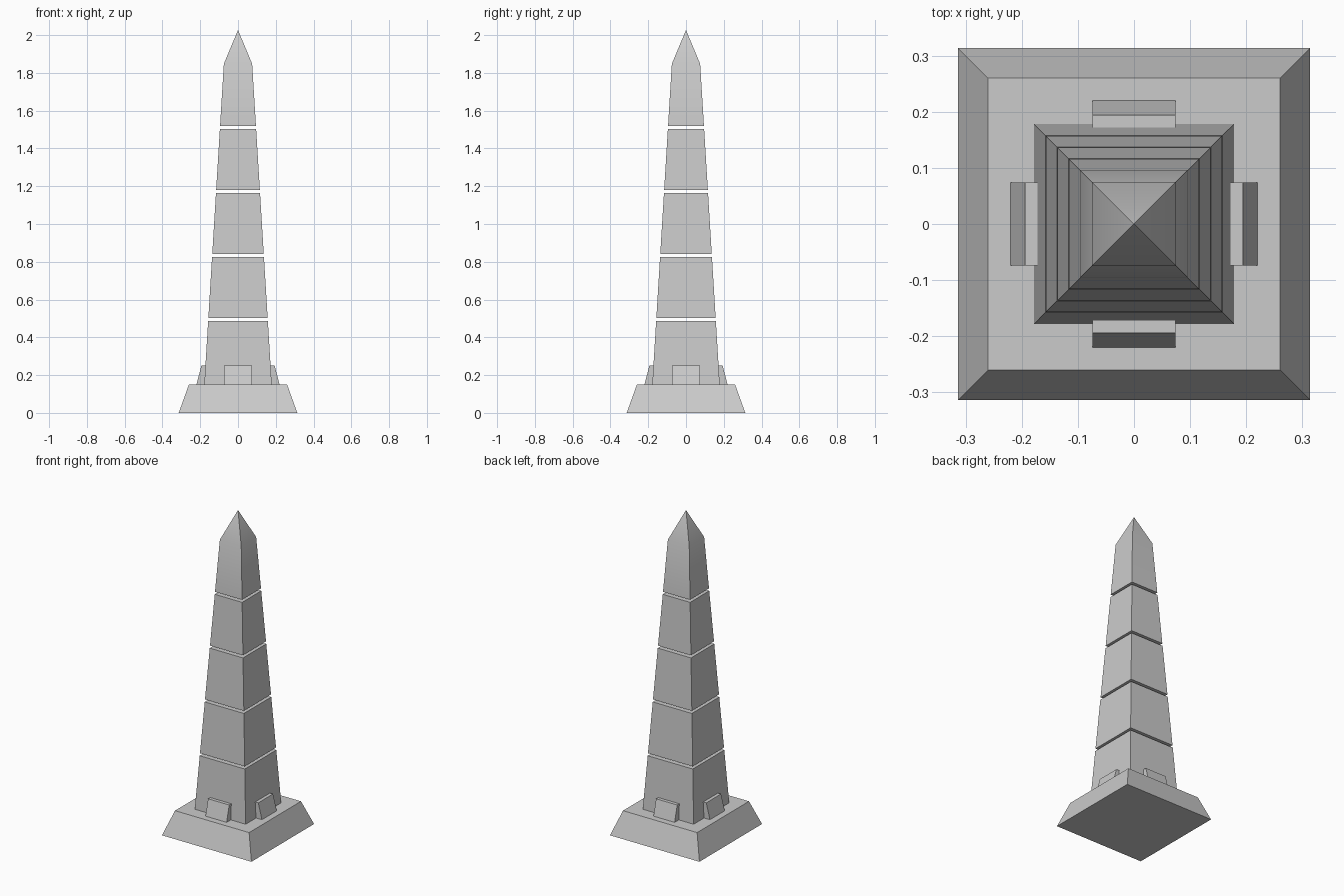
import bpy
import bmesh
import math
from mathutils import Matrix

if "Cube" in bpy.data.objects:
    bpy.data.objects.remove(bpy.data.objects["Cube"])


def stack(name, rings, tip=None, bevel=0.012):
    """Solid from stacked rectangles (z, x0, x1, y0, y1), optional apex, chamfered edges."""
    bm = bmesh.new()
    loops = []
    for z, x0, x1, y0, y1 in rings:
        loops.append([bm.verts.new((x, y, z)) for x, y in
                      ((x0, y0), (x1, y0), (x1, y1), (x0, y1))])
    bm.faces.new(loops[0][::-1])
    for a, b in zip(loops, loops[1:]):
        for i in range(4):
            j = (i + 1) % 4
            bm.faces.new((a[i], a[j], b[j], b[i]))
    if tip is None:
        bm.faces.new(loops[-1])
    else:
        top = bm.verts.new((0, 0, tip))
        for i in range(4):
            bm.faces.new((loops[-1][i], loops[-1][(i + 1) % 4], top))
    # chamfer only the sharp edges
    sharp = [e for e in bm.edges if e.calc_face_angle() > math.radians(30)]
    bmesh.ops.bevel(bm, geom=sharp, offset=bevel, offset_type='OFFSET',
                    segments=1, profile=0.5, affect='EDGES')
    bmesh.ops.recalc_face_normals(bm, faces=bm.faces)
    mesh = bpy.data.meshes.new(name)
    bm.to_mesh(mesh)
    bm.free()
    ob = bpy.data.objects.new(name, mesh)
    bpy.context.collection.objects.link(ob)
    bpy.context.view_layer.objects.active = ob
    ob.select_set(True)
    bpy.ops.object.shade_smooth_by_angle(angle=math.radians(30))
    ob.select_set(False)
    return ob


def square(z, h):
    return (z, -h, h, -h, h)


def shaft_half(z):
    return 0.1785 - 0.061 * (z - 0.15)


# sloped plinth
stack("plinth", [square(0, 0.314), square(0.15, 0.26)])

# four tapering shaft blocks, then the top block with its pointed cap
PITCH, GAP, START = 0.339, 0.016, 0.164
for i in range(5):
    z0 = START + i * PITCH if i else 0.142
    z1 = START + (i + 1) * PITCH - GAP
    if i < 4:
        stack(f"shaft_block_{i + 1}", [square(z, shaft_half(z)) for z in (z0, z1)])
    else:
        stack("capstone_block", [square(z, shaft_half(z)) for z in (z0, 1.848)], tip=2.027)

# small sloped buttress on each side of the shaft foot
for i, side in enumerate(("front", "right", "back", "left")):
    ob = stack(f"buttress_{side}", [(0.142, -0.074, 0.074, -0.222, -0.12),
                                    (0.25, -0.074, 0.074, -0.194, -0.12)], bevel=0.009)
    ob.data.transform(Matrix.Rotation(i * math.pi / 2, 4, 'Z'))
